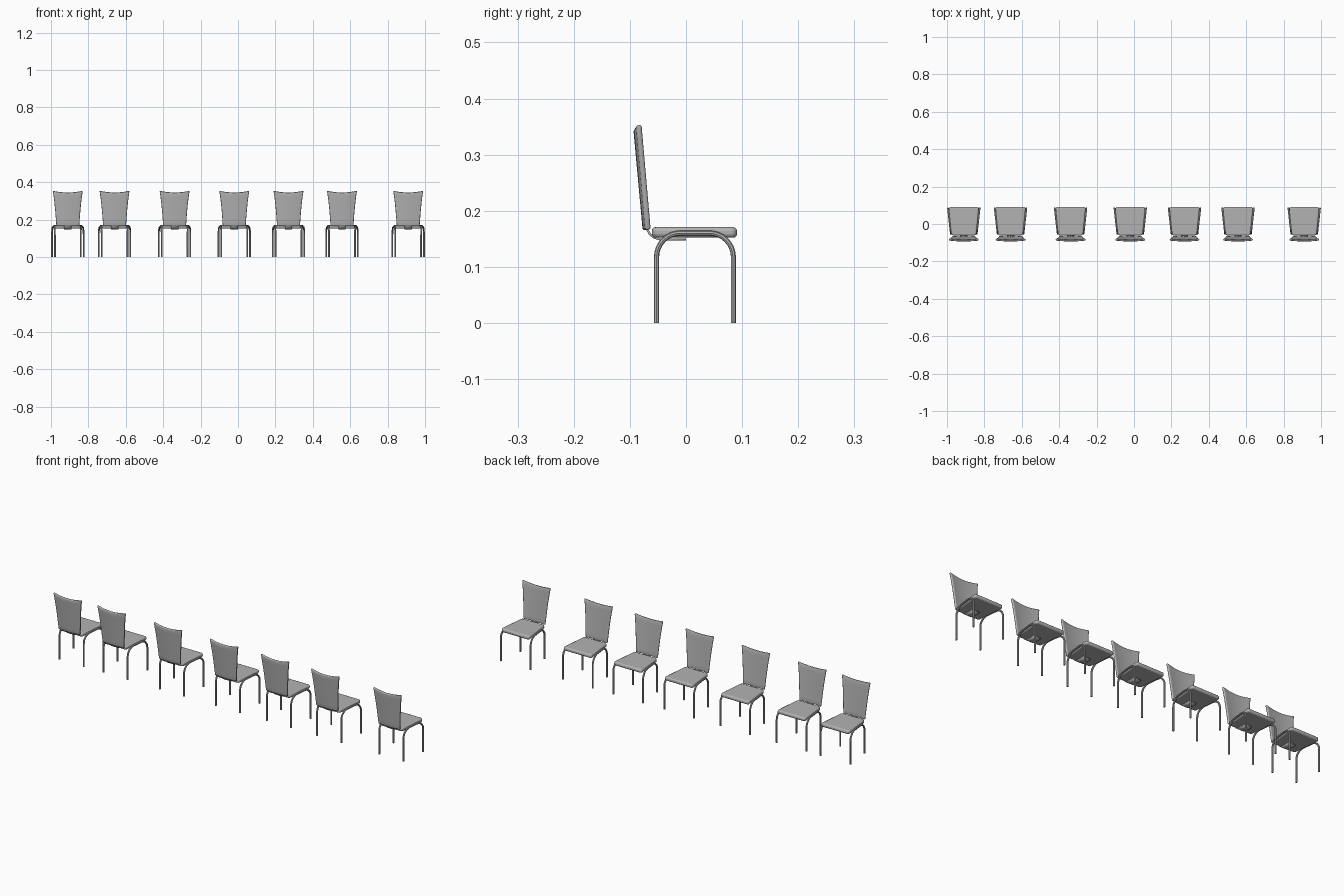
import bpy, bmesh, math

cube = bpy.data.objects.get("Cube")
if cube:
    bpy.data.objects.remove(cube, do_unlink=True)

CHAIR_X = (-0.91, -0.66, -0.339, -0.02, 0.27, 0.556, 0.91)

grey = bpy.data.materials.new("warm_grey")
grey.use_nodes = True
colour = (0.45, 0.45, 0.45, 1)
grey.diffuse_color = colour
grey.node_tree.nodes["Principled BSDF"].inputs["Base Color"].default_value = colour


def add_object(name, data):
    obj = bpy.data.objects.new(name, data)
    bpy.context.collection.objects.link(obj)
    data.materials.append(grey)
    return obj


def mesh_object(name, bm):
    bmesh.ops.recalc_face_normals(bm, faces=bm.faces)
    mesh = bpy.data.meshes.new(name)
    bm.to_mesh(mesh)
    bm.free()
    return add_object(name, mesh)


def smooth(obj, angle=40):
    bpy.ops.object.select_all(action="DESELECT")
    obj.select_set(True)
    bpy.context.view_layer.objects.active = obj
    bpy.ops.object.shade_smooth_by_angle(angle=math.radians(angle))


def bevel(obj, width, segments=3):
    mod = obj.modifiers.new("rounding", "BEVEL")
    mod.width = width
    mod.segments = segments
    mod.limit_method = "ANGLE"
    mod.angle_limit = math.radians(50)


def sheet(name, rows, cols, place):
    """Grid surface; place(u, v) gives a point, u in -1..1, v in 0..1."""
    bm = bmesh.new()
    grid = [[bm.verts.new(place(2 * c / cols - 1, r / rows))
             for c in range(cols + 1)] for r in range(rows + 1)]
    for r in range(rows):
        for c in range(cols):
            bm.faces.new((grid[r][c], grid[r][c + 1],
                          grid[r + 1][c + 1], grid[r + 1][c]))
    return mesh_object(name, bm)


def thicken(obj, thickness):
    mod = obj.modifiers.new("thickness", "SOLIDIFY")
    mod.thickness = thickness
    mod.offset = 0


# Seat cushion: tapered slab, wider at the front, rounded corners and edges
def make_seat():
    bm = bmesh.new()
    bmesh.ops.create_cube(bm, size=1)
    for v in bm.verts:
        front = v.co.y > 0
        v.co.x = math.copysign(0.081 if front else 0.066, v.co.x)
        v.co.y = 0.091 if front else -0.061
        v.co.z = 0.171 if v.co.z > 0 else 0.152
    corners = [e for e in bm.edges
               if abs(e.verts[0].co.z - e.verts[1].co.z) > 0.01]
    bmesh.ops.bevel(bm, geom=corners, offset=0.012, segments=4,
                    profile=0.5, affect="EDGES")
    obj = mesh_object("seat", bm)
    bevel(obj, 0.007)
    return obj


# Backrest: leaning, gently curved panel that flares upward to a dipped top
def back_point(u, v):
    half = 0.061 + 0.013 * v + 0.006 * v ** 3
    z = 0.166 + v * (0.179 + 0.009 * u * u)
    y = -0.0723 - 0.0165 * v + 0.005 * u * u
    return u * half, y, z


# Support strip running from under the seat up to the backrest
STRIP = ((0.0, 0.149), (-0.045, 0.149), (-0.056, 0.152),
         (-0.064, 0.158), (-0.07, 0.168), (-0.072, 0.185))


def strip_point(u, v):
    y, z = STRIP[round(v * (len(STRIP) - 1))]
    return u * 0.02, y, z


# Bent tube forming the front and rear leg on one side
def make_legs(name, side):
    rear, front, top, r = -0.0525, 0.0845, 0.1605, 0.043
    path = [(rear, 0)]
    for cy, start in ((rear + r, 180), (front - r, 90)):
        for i in range(9):
            a = math.radians(start - 90 * i / 8)
            path.append((cy + r * math.cos(a), top - r + r * math.sin(a)))
    path.append((front, 0))
    curve = bpy.data.curves.new(name, "CURVE")
    curve.dimensions = "3D"
    curve.bevel_depth = 0.0046
    curve.bevel_resolution = 2
    curve.use_fill_caps = True
    spline = curve.splines.new("POLY")
    spline.points.add(len(path) - 1)
    for p, (y, z) in zip(spline.points, path):
        x = 0.069 + 0.0155 * (y - rear) / (front - rear)
        p.co = (side * x, y, z, 1)
    obj = add_object(name, curve)
    bpy.ops.object.select_all(action="DESELECT")
    obj.select_set(True)
    bpy.context.view_layer.objects.active = obj
    bpy.ops.object.convert(target="MESH")
    return bpy.context.view_layer.objects.active


seat = make_seat()
back = sheet("backrest", 8, 12, back_point)
thicken(back, 0.01)
bevel(back, 0.004)
strip = sheet("back_support", len(STRIP) - 1, 2, strip_point)
thicken(strip, 0.004)
parts = [seat, back, strip,
         make_legs("left_legs", 1), make_legs("right_legs", -1)]
for part in parts:
    smooth(part)

# Row of identical chairs sharing the same part meshes
for n, x in enumerate(CHAIR_X):
    for part in parts:
        obj = part if n == 0 else part.copy()
        if n:
            obj.name = f"{part.name}_{n + 1}"
            bpy.context.collection.objects.link(obj)
        obj.location.x = x
